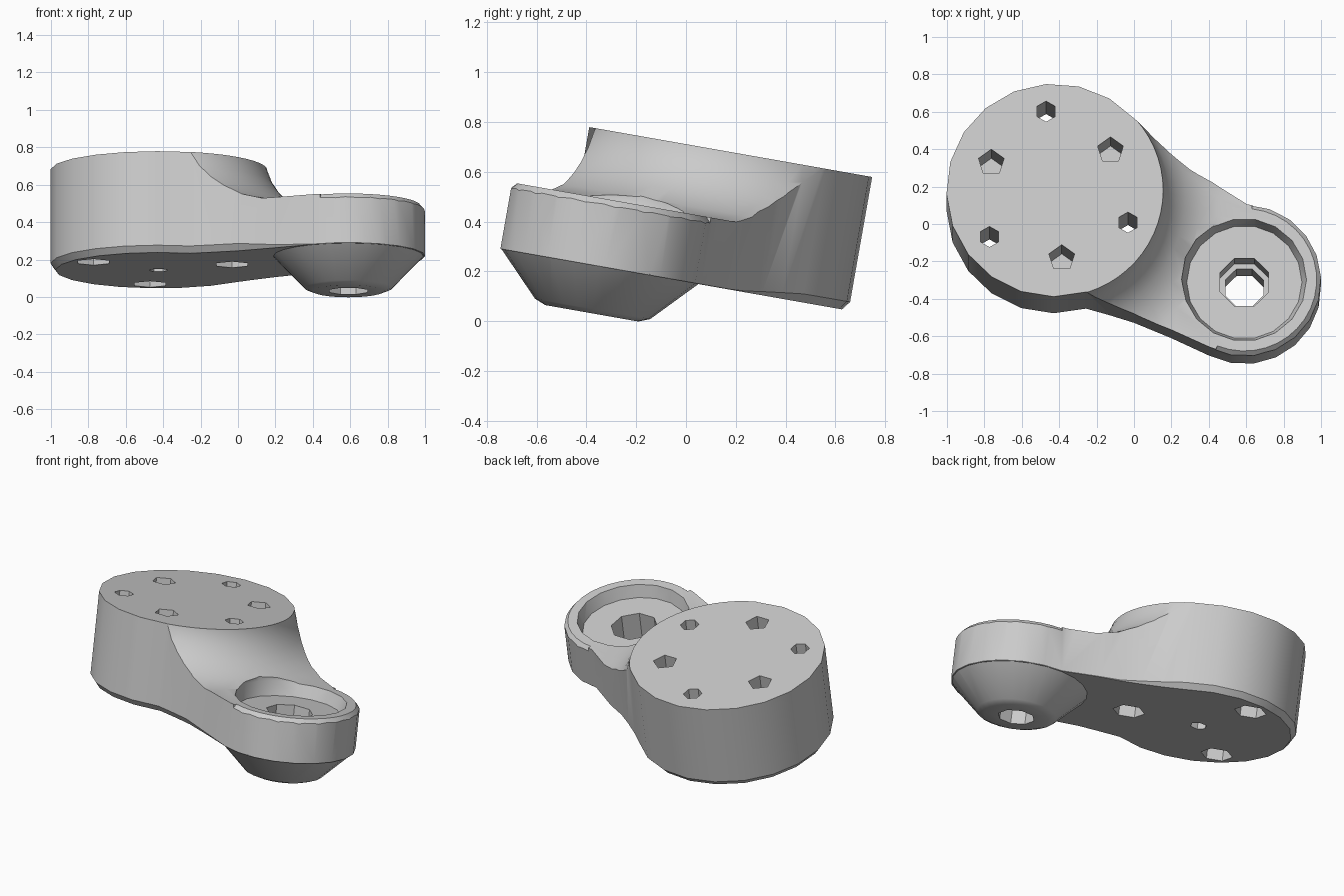
import bpy, bmesh, math
from mathutils import Vector

cube = bpy.data.objects.get("Cube")
if cube:
    bpy.data.objects.remove(cube, do_unlink=True)

TILT = math.radians(-10)
BIG, BIG_R = Vector((-0.425, 0.06)), 0.578
SMALL, SMALL_R = Vector((0.59, -0.378)), 0.41
BASE, TOP = 0.155, 0.70

grey = bpy.data.materials.new("light grey")
grey.use_nodes = True
grey.diffuse_color = (0.6, 0.6, 0.6, 1)
grey.node_tree.nodes["Principled BSDF"].inputs["Base Color"].default_value = (0.6, 0.6, 0.6, 1)


def make_object(name, bm):
    bmesh.ops.recalc_face_normals(bm, faces=bm.faces)
    mesh = bpy.data.meshes.new(name)
    bm.to_mesh(mesh)
    bm.free()
    mesh.materials.append(grey)
    obj = bpy.data.objects.new(name, mesh)
    bpy.context.collection.objects.link(obj)
    return obj


def polar(center, r, degrees):
    a = math.radians(degrees)
    return center + r * Vector((math.cos(a), math.sin(a)))


def arc(center, r, start, end, steps):
    return [polar(center, r, start + (end - start) * i / steps) for i in range(steps + 1)]


def loft(name, rings):
    """Solid through stacked rings of equal length."""
    bm = bmesh.new()
    loops = [[bm.verts.new(p) for p in ring] for ring in rings]
    n = len(loops[0])
    for low, high in zip(loops, loops[1:]):
        for i in range(n):
            j = (i + 1) % n
            bm.faces.new((low[i], low[j], high[j], high[i]))
    bm.faces.new(loops[0])
    bm.faces.new(loops[-1])
    return make_object(name, bm)


def turned(name, center, profile, sides, phase=0):
    """Solid of revolution from (radius, height) points."""
    return loft(name, [[(*polar(center, r, phase + 360 * i / sides), h)
                        for i in range(sides)] for r, h in profile])


def swept_ring(name, center, section, sides, start=0, end=360):
    """Closed section swept round a centre, whole or in part."""
    full = end - start == 360
    bm = bmesh.new()
    loops = []
    for i in range(sides if full else sides + 1):
        angle = start + (end - start) * i / sides
        loops.append([bm.verts.new((*polar(center, r, angle), h)) for r, h in section])
    n = len(section)
    pairs = list(zip(loops, loops[1:])) + ([(loops[-1], loops[0])] if full else [])
    for a, b in pairs:
        for i in range(n):
            j = (i + 1) % n
            bm.faces.new((a[i], a[j], b[j], b[i]))
    if not full:
        bm.faces.new(loops[0])
        bm.faces.new(loops[-1])
    return make_object(name, bm)


def combine(body, tool, operation="DIFFERENCE"):
    tool.hide_render = True
    mod = body.modifiers.new(operation, "BOOLEAN")
    mod.operation = operation
    mod.solver = "EXACT"
    mod.object = tool
    bpy.context.view_layer.objects.active = body
    bpy.ops.object.modifier_apply(modifier=mod.name)
    bpy.data.objects.remove(tool, do_unlink=True)


# Outline: large disc, concave web sides, small boss
outline = arc(BIG, BIG_R, 42, 287, 14)
outline += [Vector(p) for p in ((-0.12, -0.532), (0, -0.57), (0.2, -0.65))]
outline += arc(SMALL, SMALL_R, 243, 448, 12)
outline += [Vector(p) for p in ((0.42, 0.149), (0.3, 0.21), (0.2, 0.282), (0.1, 0.362))]

# Lower edge chamfer, fading out toward the boss
inset = []
for i, p in enumerate(outline):
    d = (outline[(i + 1) % len(outline)] - outline[i - 1]).normalized()
    fade = min(1, max(0.05, (0.35 - p.x) / 0.35))
    inset.append((p + Vector((-d.y, d.x)) * 0.027 * fade, fade))
body = loft("offset_mount", [
    [(*p, BASE) for p, f in inset],
    [(*p, BASE + 0.035 * f) for p, (q, f) in zip(outline, inset)],
    [(*p, TOP) for p in outline]])

# Tapered underside of the boss
combine(body, turned("boss_cone", SMALL, [
    (0.19, -0.035), (0.235, -0.017), (0.406, 0.16), (0.3, 0.25)], 24), "UNION")

# Concave sweep from the disc down to the web
combine(body, swept_ring("web_cutter", BIG, [
    (0.581, 0.8), (0.581, 0.695), (0.61, 0.62), (0.65, 0.56), (0.70, 0.51),
    (0.78, 0.457), (0.88, 0.427), (2, 0.427), (2, 0.8)], 60))

# Chamfered outer rim of the boss
combine(body, swept_ring("rim_cutter", SMALL, [
    (0.375, 0.44), (0.425, 0.385), (0.47, 0.44)], 20, -112, 84))

# Recess, socket and through hole in the boss
combine(body, turned("recess_cutter", SMALL, [(0.308, 0.35), (0.335, 0.435), (0.345, 0.8)], 18))
combine(body, turned("socket_cutter", SMALL, [(0.14, 0.18), (0.14, 0.4)], 8, 22.5))
combine(body, turned("bolt_hole_cutter", SMALL, [(0.11, -0.1), (0.11, 0.3)], 8, 22.5))

# Alternating through holes and blind holes round the disc
for k in range(3):
    spot = polar(BIG, 0.43, 96 + 120 * k)
    combine(body, turned("through_hole_cutter", spot, [
        (0.095, 0.1), (0.095, 0.3), (0.056, 0.301), (0.056, 0.8)], 6, 90))
    spot = polar(BIG, 0.37, 36 + 120 * k)
    combine(body, turned("blind_hole_cutter", spot, [(0.072, 0.42), (0.072, 0.8)], 5, 90))

# Small centring hole underneath
combine(body, turned("centre_hole_cutter", BIG, [(0.05, 0.1), (0.05, 0.3)], 6))

body.rotation_euler.x = TILT
bpy.ops.object.select_all(action="DESELECT")
body.select_set(True)
bpy.context.view_layer.objects.active = body
bpy.ops.object.shade_smooth_by_angle(angle=math.radians(30))
